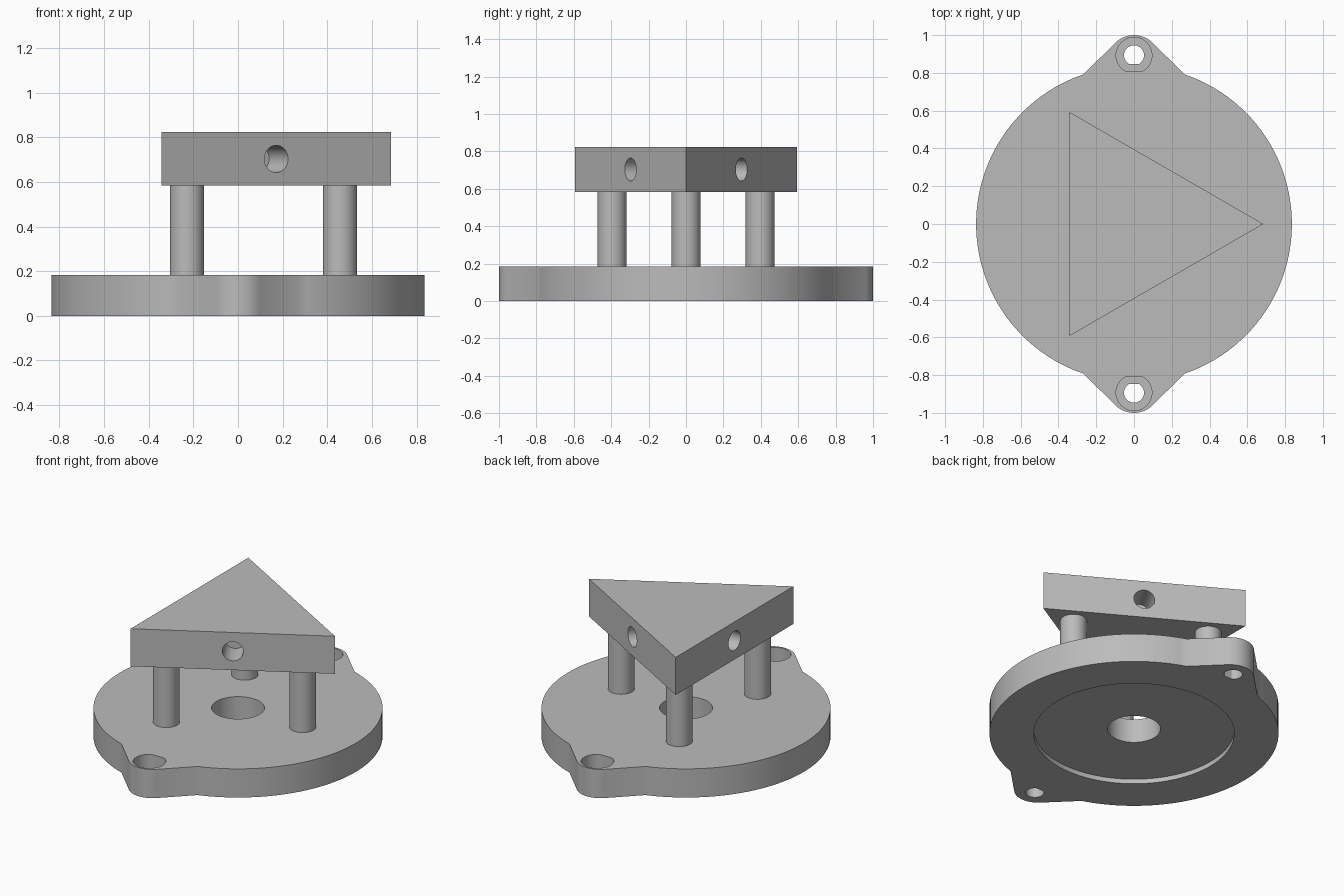
import bpy, bmesh, math
from mathutils import Matrix, Vector

cube = bpy.data.objects.get("Cube")
if cube:
    bpy.data.objects.remove(cube, do_unlink=True)

grey = bpy.data.materials.new("plain grey")
grey.use_nodes = True
grey.diffuse_color = (0.5, 0.5, 0.5, 1)
grey.node_tree.nodes["Principled BSDF"].inputs["Base Color"].default_value = (0.5, 0.5, 0.5, 1)

BASE_R, BASE_TOP = 0.836, 0.183
EAR_R, EAR_Y = 0.14, 0.86
HOLE_Y = 0.893
BLOCK_R, BLOCK_LOW, BLOCK_TOP = 0.685, 0.583, 0.823


def prism(name, outline, low, high):
    """Extrude a flat outline from one height to another."""
    bm = bmesh.new()
    face = bm.faces.new([bm.verts.new((x, y, low)) for x, y in outline])
    up = bmesh.ops.extrude_face_region(bm, geom=[face])
    top = [v for v in up["geom"] if isinstance(v, bmesh.types.BMVert)]
    bmesh.ops.translate(bm, verts=top, vec=(0, 0, high - low))
    bmesh.ops.recalc_face_normals(bm, faces=bm.faces[:])
    mesh = bpy.data.meshes.new(name)
    bm.to_mesh(mesh)
    bm.free()
    mesh.materials.append(grey)
    obj = bpy.data.objects.new(name, mesh)
    bpy.context.collection.objects.link(obj)
    return obj


def circle(r, cx=0, cy=0, sides=64):
    turn = math.tau / sides
    return [(cx + r * math.cos(i * turn), cy + r * math.sin(i * turn)) for i in range(sides)]


def arc(r, cy, start, end, steps):
    angles = [start + (end - start) * i / steps for i in range(steps + 1)]
    return [(r * math.cos(a), cy + r * math.sin(a)) for a in angles]


def flattened(r, side, flat):
    """Circle around an ear hole, cut flat on the side facing the centre."""
    return [(x, side * max(y, flat)) for x, y in circle(r, 0, HOLE_Y, 48)]


def cut(target, cutters):
    bpy.context.view_layer.objects.active = target
    for cutter in cutters:
        cutter.hide_render = True
        mod = target.modifiers.new("cut", "BOOLEAN")
        mod.operation = "DIFFERENCE"
        mod.solver = "EXACT"
        mod.object = cutter
        bpy.ops.object.modifier_apply(modifier=mod.name)
        bpy.data.objects.remove(cutter, do_unlink=True)


def smooth(obj):
    bpy.ops.object.select_all(action="DESELECT")
    obj.select_set(True)
    bpy.context.view_layer.objects.active = obj
    bpy.ops.object.shade_smooth_by_angle(angle=math.radians(25))


# Base: round plate with two rounded ears joined by straight tangents
meet = math.acos(0.268 / BASE_R)
right_side = arc(BASE_R, 0, -meet, meet, 48)
back_ear = arc(EAR_R, EAR_Y, math.pi / 4, 3 * math.pi / 4, 16)
half = right_side + back_ear
base = prism("base_plate", half + [(-x, -y) for x, y in half], 0, BASE_TOP)

# Centre bore, shallow underside recess and counterbored ear holes
holes = [prism("centre_bore", circle(0.153), -0.1, 0.4),
         prism("under_recess", circle(0.58, sides=96), -0.1, 0.03)]
for side in (1, -1):
    holes.append(prism("ear_hole", flattened(0.053, side, 0.847), -0.1, 0.4))
    holes.append(prism("ear_counterbore", flattened(0.095, side, 0.808), 0.083, 0.4))
cut(base, holes)
smooth(base)

# Three posts under the block corners
for i, label in enumerate(("left", "back_right", "front_right")):
    a = i * math.tau / 3
    post = prism(label + "_post", circle(0.077, 0.457 * math.cos(a), 0.457 * math.sin(a), 48),
                 BASE_TOP, BLOCK_LOW)
    smooth(post)

# Triangular block with a blind hole in the middle of each side
block = prism("triangular_block", circle(BLOCK_R, sides=3), BLOCK_LOW, BLOCK_TOP)
bores = []
for i in range(3):
    a = math.pi / 3 + i * math.tau / 3
    bore = prism("side_bore", circle(0.061, sides=48), 0.173, 0.5)
    out = Vector((math.cos(a), math.sin(a), 0))
    turn = out.to_track_quat("Z", "Y").to_matrix().to_4x4()
    bore.data.transform(Matrix.Translation((0, 0, 0.703)) @ turn)
    bores.append(bore)
cut(block, bores)
smooth(block)
